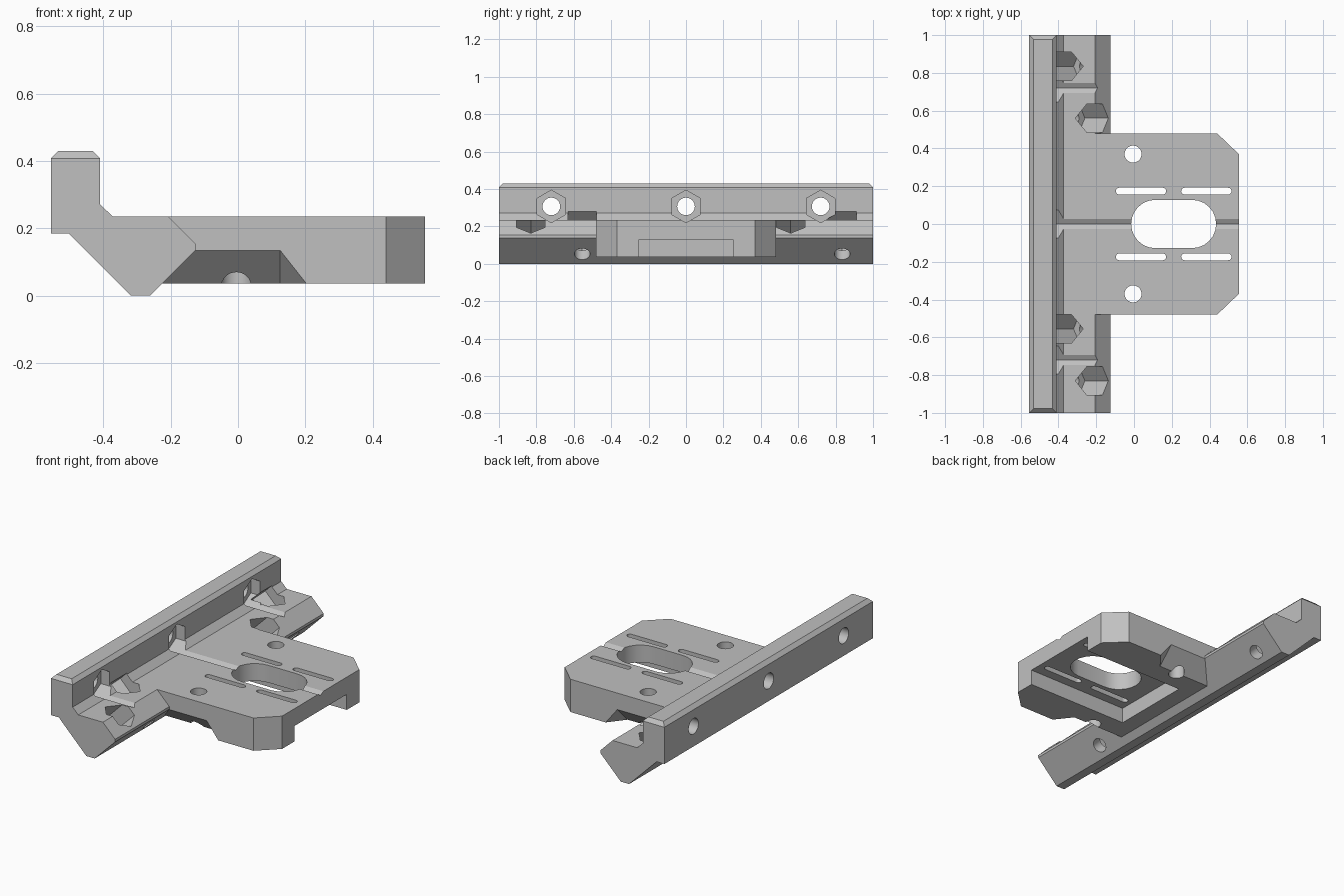
import bpy, bmesh, math
from mathutils import Vector, Matrix

cube = bpy.data.objects.get("Cube")
if cube:
    bpy.data.objects.remove(cube, do_unlink=True)

grey = bpy.data.materials.new("light grey")
grey.use_nodes = True
GREY = (0.53, 0.53, 0.53, 1)
grey.diffuse_color = GREY
grey.node_tree.nodes["Principled BSDF"].inputs["Base Color"].default_value = GREY


def finish(bm, name):
    bmesh.ops.recalc_face_normals(bm, faces=bm.faces)
    mesh = bpy.data.meshes.new(name)
    bm.to_mesh(mesh)
    bm.free()
    mesh.materials.append(grey)
    obj = bpy.data.objects.new(name, mesh)
    bpy.context.collection.objects.link(obj)
    return obj


def extrude(points, offset):
    """Solid swept from a closed outline."""
    bm = bmesh.new()
    face = bm.faces.new([bm.verts.new(p) for p in points])
    new = bmesh.ops.extrude_face_region(bm, geom=[face])["geom"]
    verts = [g for g in new if isinstance(g, bmesh.types.BMVert)]
    bmesh.ops.translate(bm, verts=verts, vec=offset)
    return bm


def prism(start, end, radius, sides, name):
    """Cylinder or hexagon between two points, with flats facing along y."""
    start, end = Vector(start), Vector(end)
    axis = (end - start).normalized()
    side = Vector((0, 1, 0)) if abs(axis.y) < 0.9 else Vector((1, 0, 0))
    up = axis.cross(side)
    ring = []
    for i in range(sides):
        a = 2 * math.pi * i / sides
        ring.append(start + radius * (math.cos(a) * up + math.sin(a) * side))
    return finish(extrude(ring, end - start), name)


def stadium(cx, cy, half_length, r, name):
    """Vertical slot cutter with round ends."""
    pts = []
    for sign in (1, -1):
        for i in range(13):
            a = math.pi * (i / 12 - 0.5)
            pts.append((cx + sign * (half_length - r + r * math.cos(a)),
                        cy + sign * r * math.sin(a), -0.1))
    return finish(extrude(pts, (0, 0, 0.5)), name)


def box(lo, hi, name):
    pts = [(lo[0], lo[1], lo[2]), (hi[0], lo[1], lo[2]),
           (hi[0], hi[1], lo[2]), (lo[0], hi[1], lo[2])]
    return finish(extrude(pts, (0, 0, hi[2] - lo[2])), name)


def combine(target, others, operation):
    bpy.context.view_layer.objects.active = target
    for other in others:
        other.hide_render = True
        mod = target.modifiers.new("combine", 'BOOLEAN')
        mod.operation = operation
        mod.solver = 'EXACT'
        mod.object = other
        bpy.ops.object.modifier_apply(modifier=mod.name)
        bpy.data.objects.remove(other, do_unlink=True)


# Long clamp rail, with its upper end edges trimmed
profile = [(-.555, .43), (-.41, .43), (-.41, .272), (-.372, .235), (-.207, .235),
           (-.125, .153), (-.125, .137), (-.262, 0), (-.318, 0), (-.503, .185), (-.555, .185)]
bm = extrude([(x, -1, z) for x, z in profile], (0, 2, 0))
ends = [e for e in bm.edges if all(abs(v.co.y) > .99 and v.co.z > .42 for v in e.verts)]
bmesh.ops.bevel(bm, geom=ends, offset=.022, segments=1, affect='EDGES')
rail = finish(bm, "clamp_rail")

# Mounting plate with clipped corners
outline = [(-.29, -.48), (.44, -.48), (.555, -.37), (.555, .37), (.44, .48), (-.29, .48)]
plate = finish(extrude([(x, y, .036) for x, y in outline], (0, 0, .199)), "mounting_plate")

# Underside channel and sloped side reliefs
cuts = [box((-.125, -.25, -.1), (.7, .25, .13), "channel")]
for s in (1, -1):
    bm = bmesh.new()
    for x, y, z in [(.125, .5, .155), (.125, .365, .02), (.2316, .5, .02),
                    (-.26, .5, .155), (-.26, .365, .02), (-.26, .5, .02)]:
        bm.verts.new((x, s * y, z))
    bmesh.ops.convex_hull(bm, input=bm.verts)
    cuts.append(finish(bm, "side_relief"))

# Oval window, strap slots and screw holes
cuts.append(stadium(.21, 0, .225, .128, "window"))
for s in (1, -1):
    cuts.append(prism((-.005, s * .37, -.1), (-.005, s * .37, .5), .045, 32, "screw_hole"))
    for x in (.037, .383):
        cuts.append(stadium(x, s * .174, .133, .018, "strap_slot"))
combine(plate, cuts, 'DIFFERENCE')
combine(rail, [plate], 'UNION')
rail.name = "clamp_bracket"

# Cross bolts with hexagonal pockets running out over the plate
cuts = []
for y in (-.72, 0, .72):
    cuts.append(prism((-.7, y, .307), (-.3, y, .307), .047, 32, "bolt_hole"))
    cuts.append(prism((-.47, y, .307), (.7, y, .307), .087, 6, "bolt_pocket"))


def slanted(y, flip, s0, s1, r, sides, name):
    """Diagonal cutter; s is the distance along the axis in x + z."""
    centre = -.29
    d = -.133    # axis offset in x - z about the rail's middle
    ends = []
    for s in (s0, s1):
        x, z = (s + d) / 2, (s - d) / 2
        ends.append((centre + flip * x, y, z))
    return prism(ends[0], ends[1], r, sides, name)


# Diagonal nut pockets and screw holes in the rail
for y in (.56, -.83):
    cuts.append(slanted(y, 1, -.2, .3, .042, 32, "slant_hole"))
    cuts.append(slanted(y, 1, .07, .4, .087, 6, "nut_pocket"))
for y in (.835, -.555):
    cuts.append(slanted(y, -1, -.2, .3, .042, 32, "slant_hole"))
    cuts.append(slanted(y, -1, .07, .4, .087, 6, "nut_pocket"))
combine(rail, cuts, 'DIFFERENCE')

# Clean shading with crisp edges
bpy.ops.object.select_all(action='DESELECT')
rail.select_set(True)
bpy.context.view_layer.objects.active = rail
bpy.ops.object.shade_smooth_by_angle(angle=math.radians(25))
